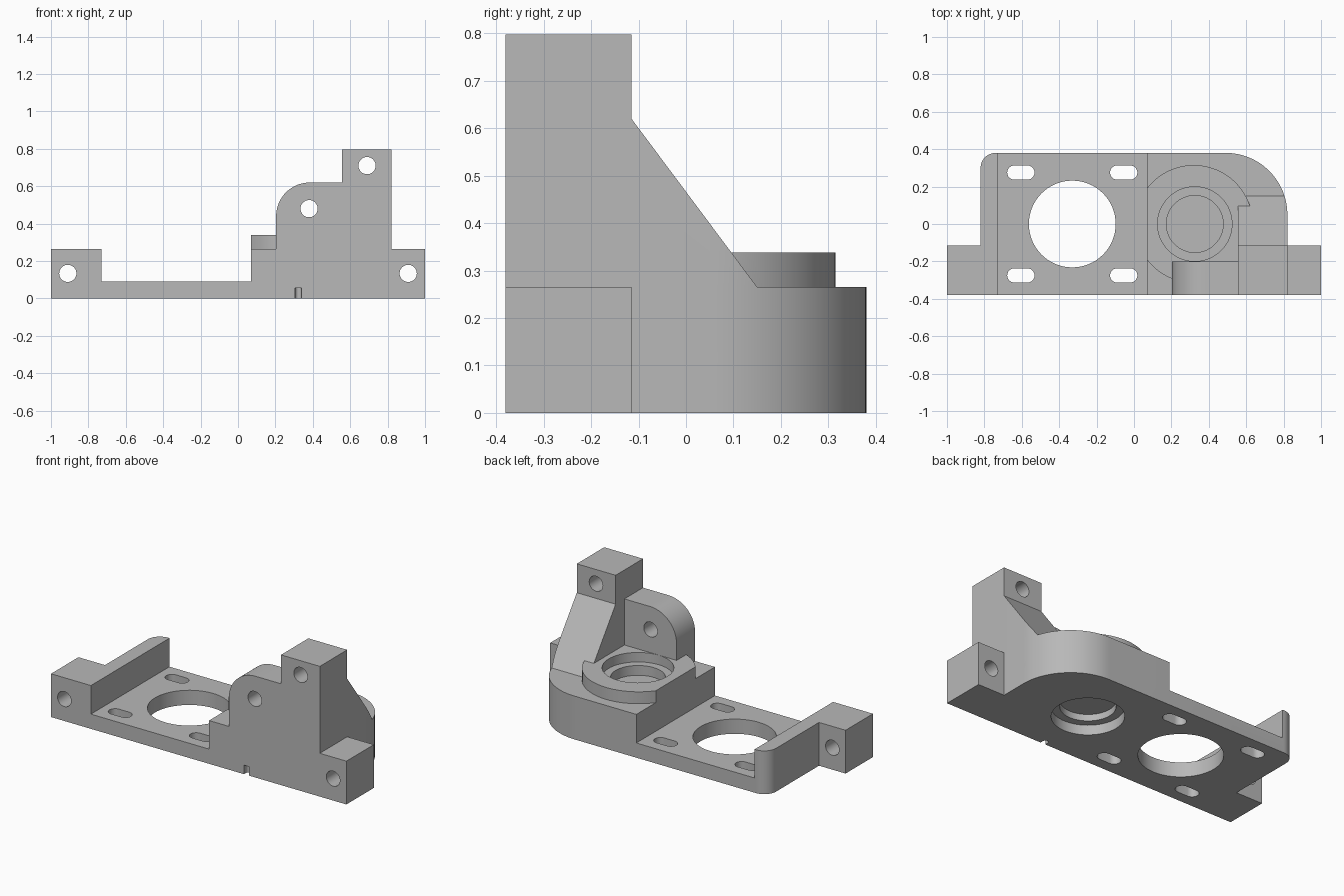
import bpy
import bmesh
import math
from mathutils import Vector

cube = bpy.data.objects.get("Cube")
if cube:
    bpy.data.objects.remove(cube, do_unlink=True)

grey = bpy.data.materials.new("plain grey")
grey.use_nodes = True
grey.diffuse_color = (0.48, 0.48, 0.48, 1)
grey.node_tree.nodes["Principled BSDF"].inputs["Base Color"].default_value = (0.48, 0.48, 0.48, 1)

FRONT, BACK = -0.38, 0.38
PLACE = {
    "x": lambda a, b, d: Vector((d, a, b)),
    "y": lambda a, b, d: Vector((a, d, b)),
    "z": lambda a, b, d: Vector((a, b, d)),
}


def prism(name, outline, axis, low, high):
    """Extrude a closed 2D outline along one axis."""
    bm = bmesh.new()
    face = bm.faces.new([bm.verts.new(PLACE[axis](a, b, low)) for a, b in outline])
    shift = PLACE[axis](0, 0, high - low)
    result = bmesh.ops.extrude_face_region(bm, geom=[face])
    bmesh.ops.translate(bm, vec=shift, verts=[v for v in result["geom"] if isinstance(v, bmesh.types.BMVert)])
    bmesh.ops.recalc_face_normals(bm, faces=bm.faces)
    mesh = bpy.data.meshes.new(name)
    bm.to_mesh(mesh)
    bm.free()
    mesh.materials.append(grey)
    obj = bpy.data.objects.new(name, mesh)
    bpy.context.collection.objects.link(obj)
    return obj


def arc(cx, cy, r, start, end, steps=20):
    angles = [math.radians(start + (end - start) * i / steps) for i in range(steps + 1)]
    return [(cx + r * math.cos(t), cy + r * math.sin(t)) for t in angles]


def disc(cx, cy, r, steps=64):
    return arc(cx, cy, r, 0, 360, steps)[:-1]


def rect(x0, x1, y0, y1):
    return [(x0, y0), (x1, y0), (x1, y1), (x0, y1)]


def combine(target, other, operation):
    mod = target.modifiers.new("combine", "BOOLEAN")
    mod.operation = operation
    mod.solver = "EXACT"
    mod.object = other
    bpy.context.view_layer.objects.active = target
    bpy.ops.object.modifier_apply(modifier=mod.name)
    bpy.data.objects.remove(other, do_unlink=True)


def footprint(name):
    outline = [(-0.82, FRONT), (0.82, FRONT)]
    outline += arc(0.49, 0.05, 0.33, 0, 90, 28)
    outline += arc(-0.74, 0.30, 0.08, 90, 180, 12)
    return prism(name, outline, "z", 0, 1)


# Stepped base: end wall, thin motor plate and thick bearing block
steps = [(-0.9, 0), (0.9, 0), (0.9, 0.265), (0.07, 0.265),
         (0.07, 0.09), (-0.73, 0.09), (-0.73, 0.265), (-0.9, 0.265)]
body = prism("mount_body", steps, "y", FRONT - 0.1, BACK + 0.1)
combine(body, footprint("footprint_cutter"), "INTERSECT")

# Raised bearing boss, flat on the side next to the motor plate
half = math.degrees(math.acos(-0.25 / 0.315))
boss = prism("bearing_boss", arc(0.32, 0, 0.315, -half, half, 64), "z", 0.15, 0.338)
combine(body, boss, "UNION")

# Sloping rib, trimmed by the rounded corner
rib = prism("sloping_rib", [(-0.3, 0.12), (0.15, 0.12), (0.15, 0.265), (-0.115, 0.62), (-0.3, 0.62)],
            "x", 0.557, 0.82)
combine(rib, footprint("rib_cutter"), "INTERSECT")
combine(body, rib, "UNION")

# Rounded front plate
plate = [(0.204, 0.12), (0.7, 0.12), (0.7, 0.62)] + arc(0.384, 0.44, 0.18, 90, 180)
combine(body, prism("front_plate", plate, "y", FRONT, -0.2), "UNION")

# Tall column and the two mounting ears
for name, x0, x1, z0, z1 in [("tall_column", 0.557, 0.82, 0.1, 0.797),
                             ("right_ear", -1, -0.78, 0, 0.265),
                             ("left_ear", 0.78, 1, 0, 0.265)]:
    combine(body, prism(name, rect(x0, x1, z0, z1), "y", FRONT, -0.115), "UNION")

# Mounting holes running front to back
for x, z in [(-0.91, 0.134), (0.91, 0.134), (0.38, 0.48), (0.69, 0.71)]:
    combine(body, prism("hole_cutter", disc(x, z, 0.046, 32), "y", -0.5, 0.1), "DIFFERENCE")

# Motor opening and its four slots
combine(body, prism("motor_cutter", disc(-0.33, 0, 0.232), "z", -0.1, 0.2), "DIFFERENCE")
for x in (-0.605, -0.055):
    for y in (-0.275, 0.275):
        slot = arc(x + 0.035, y, 0.038, -90, 90, 12) + arc(x - 0.035, y, 0.038, 90, 270, 12)
        combine(body, prism("slot_cutter", slot, "z", -0.1, 0.2), "DIFFERENCE")

# Bearing pockets above and below, with a closed web between them
for r, z0, z1 in [(0.199, 0.28, 0.5), (0.152, 0.22, 0.4), (0.199, -0.1, 0.06), (0.152, -0.05, 0.1)]:
    combine(body, prism("pocket_cutter", disc(0.325, 0, r), "z", z0, z1), "DIFFERENCE")

# Small notch in the lower front edge
notch = [(0.306, -0.5), (0.34, -0.5)] + arc(0.323, -0.36, 0.017, 0, 180, 10)
combine(body, prism("notch_cutter", notch, "z", -0.1, 0.055), "DIFFERENCE")

# Smooth the curved walls and keep the edges crisp
bpy.ops.object.select_all(action="DESELECT")
body.select_set(True)
bpy.context.view_layer.objects.active = body
bpy.ops.object.shade_smooth_by_angle(angle=math.radians(25))
